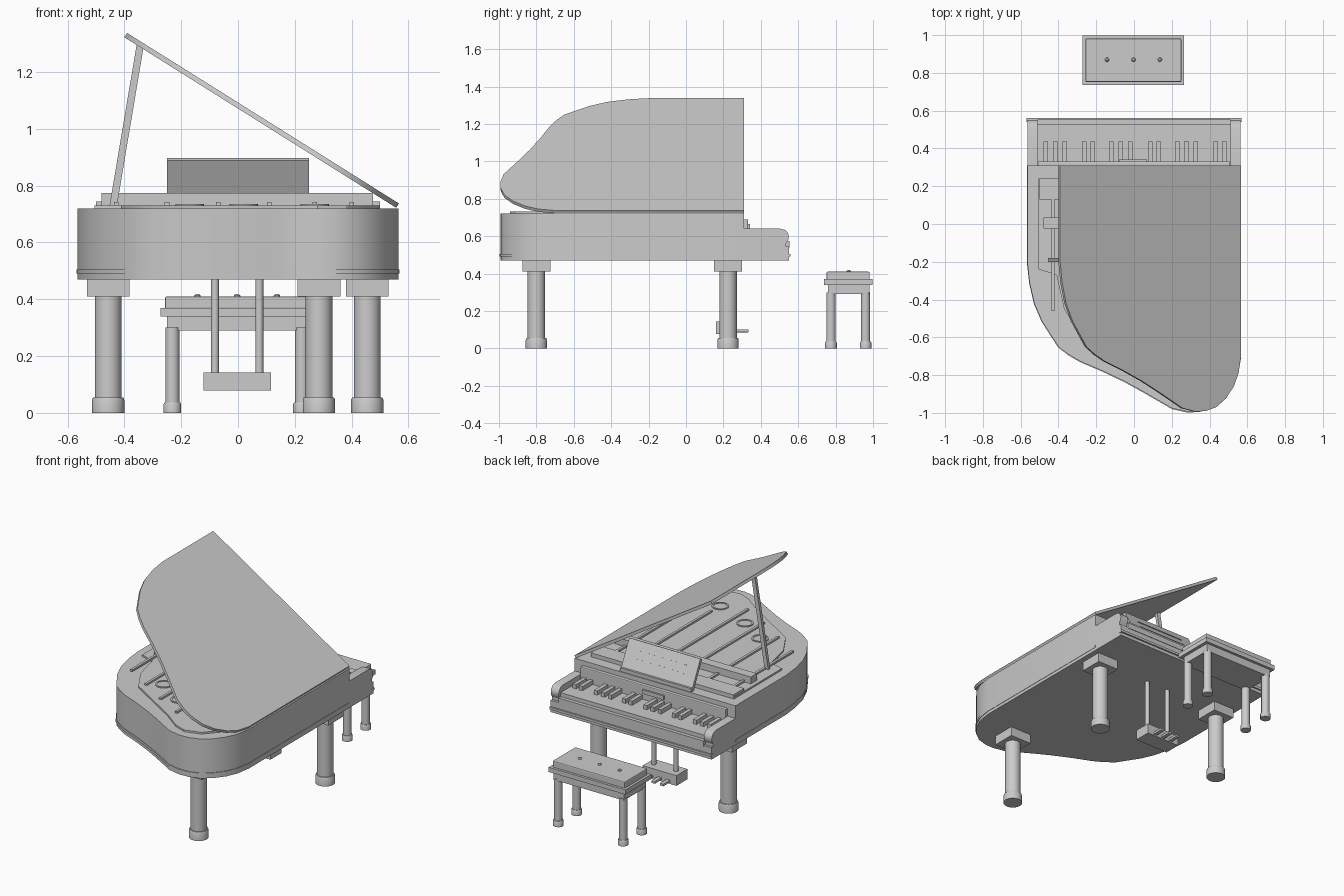
import bpy, bmesh, math
from mathutils import Vector, Matrix

if "Cube" in bpy.data.objects:
    bpy.data.objects.remove(bpy.data.objects["Cube"])


def finish(name, bm, smooth=True, bevel=0):
    bmesh.ops.recalc_face_normals(bm, faces=bm.faces)
    me = bpy.data.meshes.new(name)
    bm.to_mesh(me)
    bm.free()
    ob = bpy.data.objects.new(name, me)
    bpy.context.collection.objects.link(ob)
    if bevel:
        m = ob.modifiers.new("bevel", 'BEVEL')
        m.width, m.segments = bevel, 2
    if smooth:
        bpy.ops.object.select_all(action='DESELECT')
        ob.select_set(True)
        bpy.context.view_layer.objects.active = ob
        bpy.ops.object.shade_smooth_by_angle(angle=math.radians(30))
    return ob


def box(name, x0, x1, y0, y1, z0, z1, bevel=0):
    bm = bmesh.new()
    bmesh.ops.create_cube(bm, size=1)
    for v in bm.verts:
        v.co = Vector(((x0 + x1) / 2 + v.co.x * (x1 - x0),
                       (y0 + y1) / 2 + v.co.y * (y1 - y0),
                       (z0 + z1) / 2 + v.co.z * (z1 - z0)))
    return finish(name, bm, False, bevel)


def prism(name, pts, z0, z1, matrix=None):
    bm = bmesh.new()
    f = bm.faces.new([bm.verts.new((x, y, z0)) for x, y in pts])
    ext = bmesh.ops.extrude_face_region(bm, geom=[f])['geom']
    for v in ext:
        if isinstance(v, bmesh.types.BMVert):
            v.co.z = z1
    if matrix:
        bm.transform(matrix)
    return finish(name, bm)


def turned(name, x, y, profile, n=32):
    # stack of (radius, z) rings, capped at both ends
    bm = bmesh.new()
    rings = [[bm.verts.new((x + r * math.cos(2 * math.pi * i / n),
                            y + r * math.sin(2 * math.pi * i / n), z))
              for i in range(n)] for r, z in profile]
    for a, b in zip(rings, rings[1:]):
        for i in range(n):
            j = (i + 1) % n
            bm.faces.new((a[i], a[j], b[j], b[i]))
    bm.faces.new(rings[0])
    bm.faces.new(rings[-1])
    return finish(name, bm)


# Case
outline = [(.565, .31), (-.565, .31), (-.565, -.2), (-.553, -.31), (-.528, -.42),
           (-.487, -.515), (-.4, -.65), (-.345, -.692), (-.285, -.727), (-.165, -.778),
           (-.05, -.833), (.05, -.888), (.14, -.94), (.2, -.975), (.28, -.993),
           (.345, -.99), (.41, -.97), (.47, -.925), (.52, -.86), (.55, -.79), (.565, -.7)]
prism("case", outline, .47, .72)
prism("case_molding", [(x * 1.004, .31 + (y - .31) * 1.004) for x, y in outline], .49, .505)

# Open lid, hinged on the right side
pivot = Matrix.Translation((.557, 0, .722)) @ Matrix.Rotation(math.radians(32.1), 4, 'Y')
prism("lid", [(x - .565, y) for x, y in outline], 0, .018, pivot)

# Inner plate, blocks and bars
plate = [(.5, .24), (-.505, .24), (-.505, -.24), (-.41, -.27), (-.37, -.45), (-.28, -.6),
         (-.1, -.71), (.08, -.82), (.2, -.91), (.28, -.94), (.38, -.91), (.46, -.82), (.5, -.68)]
prism("plate", plate, .72, .731)
box("pin_block", -.5, .5, .13, .24, .725, .745)
box("damper_rail", -.48, .475, -.025, .035, .73, .775)
for i, (x, end) in enumerate([(-.428, -.46), (-.25, -.57), (-.07, -.68),
                              (.11, -.78), (.27, -.64), (.4, -.8)]):
    box(f"plate_bar_{i}", x - .008, x + .008, end, .13, .73, .742)
for i, (x, y) in enumerate([(.27, -.73), (-.17, -.5), (.02, -.62)]):
    turned(f"plate_ring_{i}", x, y, [(.05, .725), (.05, .736), (.04, .736), (.04, .732)], 24)

# Lid prop
prism("lid_prop", [(-.453, .725), (-.427, .725), (-.333, 1.285), (-.357, 1.295)], -.01, .01,
      Matrix.Translation((0, -.19, 0)) @ Matrix.Rotation(math.pi / 2, 4, 'X'))

# Music desk, leaning back, with thin page ledges
lean = Matrix.Translation((0, .295, .735)) @ Matrix.Rotation(math.radians(27), 4, 'X')
desk = box("music_desk", -.25, .25, -.02, 0, 0, .182)
desk.data.transform(lean)
for i, z in enumerate((.07, .12)):
    strip = box(f"desk_strip_{i}", -.17, .17, 0, .004, z, z + .006)
    strip.data.transform(lean)
box("desk_ledge", -.25, .25, .275, .305, .72, .742)

# Keyboard
box("keybed", -.565, .565, .31, .55, .47, .545)
box("keybed_molding", -.568, .568, .54, .56, .49, .505)
box("key_slip", -.51, .51, .525, .553, .54, .575)
box("white_keys", -.51, .51, .31, .53, .54, .6)
box("fallboard", -.51, .51, .305, .332, .59, .69, .006)
box("fallboard_plate", -.08, .07, .33, .342, .64, .665)
k = 0
for octave in range(3):
    for dx in (0, .05, .1, .205, .25):
        x = -.468 + .348 * octave + dx
        box(f"black_key_{k}", x - .012, x + .012, .33, .437, .595, .627)
        k += 1
arm = [(.305, .54), (.305, .64), (.505, .64), (.53, .633), (.545, .617), (.55, .597),
       (.546, .578), (.535, .562), (.535, .54)]
yz = Matrix(((0, 0, 1, 0), (1, 0, 0, 0), (0, 1, 0, 0), (0, 0, 0, 1)))
prism("left_arm", arm, -.565, -.51, yz)
prism("right_arm", arm, .51, .565, yz)

# Piano legs
for name, x, y in (("tail", .285, -.8), ("left", -.457, .225), ("right", .455, .225)):
    box(f"{name}_leg_block", x - .075, x + .075, y - .075, y + .075, .41, .475)
    turned(f"{name}_leg", x, y, [(.047, .04), (.047, .42)])
    turned(f"{name}_leg_foot", x, y, [(.057, 0), (.057, .045), (.053, .055)])

# Pedal lyre
box("pedal_box", -.122, .116, .16, .27, .078, .143)
for i, x in enumerate((-.081, .075)):
    turned(f"lyre_rod_{i}", x, .215, [(.014, .14), (.014, .475)], 16)
for i, x in enumerate((-.063, -.003, .057)):
    box(f"pedal_{i}", x - .013, x + .013, .26, .335, .086, .102, .003)

# Bench
box("bench_apron", -.25, .245, .76, .98, .29, .345)
box("bench_seat", -.272, .266, .737, .997, .34, .37)
box("bench_cushion", -.257, .251, .752, .982, .365, .41, .006)
for i, x in enumerate((-.143, -.003, .137)):
    turned(f"cushion_button_{i}", x, .87, [(.012, .405), (.011, .414), (.006, .419)], 12)
for i, (x, y) in enumerate([(a, b) for a in (-.231, .225) for b in (.775, .96)]):
    turned(f"bench_leg_{i}", x, y, [(.025, .03), (.025, .3)], 24)
    turned(f"bench_foot_{i}", x, y, [(.031, 0), (.031, .03), (.028, .036)], 24)
